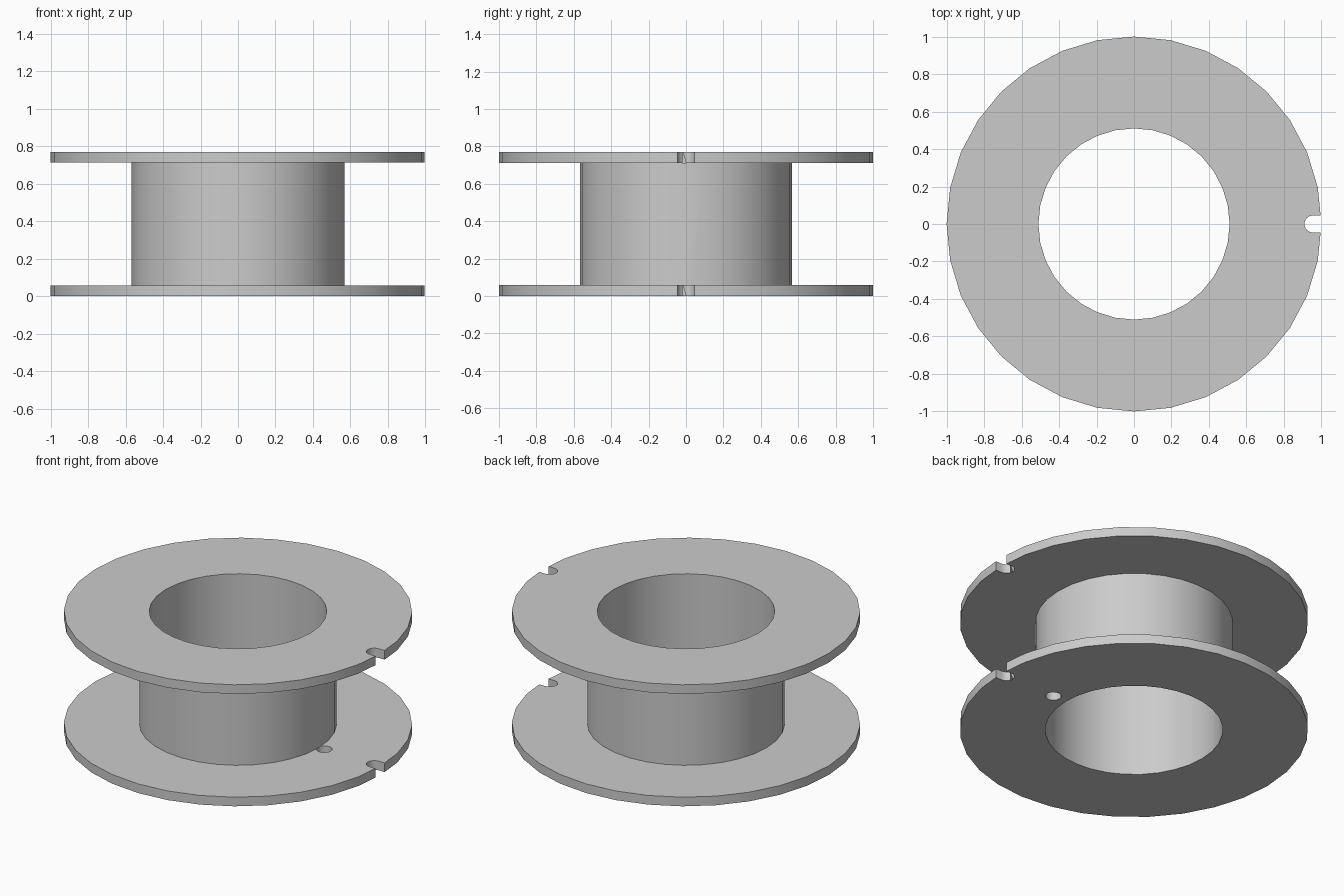
import bpy
import bmesh
from math import cos, sin, pi, radians

cube = bpy.data.objects.get("Cube")
if cube:
    bpy.data.objects.remove(cube, do_unlink=True)

SIDES = 32
RIM, HUB, BORE = 1.0, 0.567, 0.51
HEIGHT, PLATE = 0.77, 0.058
SLOT = 0.046

grey = bpy.data.materials.new("light_grey")
grey.use_nodes = True
grey.diffuse_color = (0.6, 0.6, 0.6, 1)
grey.node_tree.nodes["Principled BSDF"].inputs["Base Color"].default_value = (0.6, 0.6, 0.6, 1)


def make_object(name, bm):
    bmesh.ops.recalc_face_normals(bm, faces=bm.faces)
    mesh = bpy.data.meshes.new(name)
    bm.to_mesh(mesh)
    bm.free()
    mesh.materials.append(grey)
    obj = bpy.data.objects.new(name, mesh)
    bpy.context.collection.objects.link(obj)
    return obj


def lathe(name, profile):
    """Turn a closed (radius, z) profile around the z axis."""
    bm = bmesh.new()
    rings = [[bm.verts.new((r * cos(2 * pi * i / SIDES), r * sin(2 * pi * i / SIDES), z))
              for r, z in profile] for i in range(SIDES)]
    n = len(profile)
    for i in range(SIDES):
        a, b = rings[i], rings[(i + 1) % SIDES]
        for j in range(n):
            k = (j + 1) % n
            bm.faces.new((a[j], b[j], b[k], a[k]))
    return make_object(name, bm)


def prism(name, outline, z0, z1):
    """Extrude a flat outline from z0 to z1."""
    bm = bmesh.new()
    face = bm.faces.new([bm.verts.new((x, y, z0)) for x, y in outline])
    new = bmesh.ops.extrude_face_region(bm, geom=[face])["geom"]
    bmesh.ops.translate(bm, vec=(0, 0, z1 - z0),
                        verts=[v for v in new if isinstance(v, bmesh.types.BMVert)])
    return make_object(name, bm)


def arc(cx, start, end, steps):
    return [(cx + SLOT * cos(radians(start + (end - start) * i / steps)),
             SLOT * sin(radians(start + (end - start) * i / steps))) for i in range(steps + 1)]


# Hub and both flanges as one turned solid
spool = lathe("spool_body", [
    (BORE, 0), (RIM, 0), (RIM, PLATE), (HUB, PLATE),
    (HUB, HEIGHT - PLATE), (RIM, HEIGHT - PLATE), (RIM, HEIGHT), (BORE, HEIGHT)])

# Rounded notch through both rims, and a round hole in the lower flange
notch = prism("notch_cutter", [(1.1, SLOT)] + arc(0.955, 90, 270, 8) + [(1.1, -SLOT)],
              -0.1, HEIGHT + 0.1)
hole = prism("thread_hole_cutter", arc(0.605, 0, 360, 16)[:-1], -0.1, PLATE)

bpy.ops.object.select_all(action='DESELECT')
bpy.context.view_layer.objects.active = spool
spool.select_set(True)
for cutter in (notch, hole):
    mod = spool.modifiers.new("cut", 'BOOLEAN')
    mod.operation = 'DIFFERENCE'
    mod.solver = 'EXACT'
    mod.object = cutter
    bpy.ops.object.modifier_apply(modifier=mod.name)
    bpy.data.objects.remove(cutter, do_unlink=True)

bpy.ops.object.shade_smooth_by_angle(angle=radians(30))
